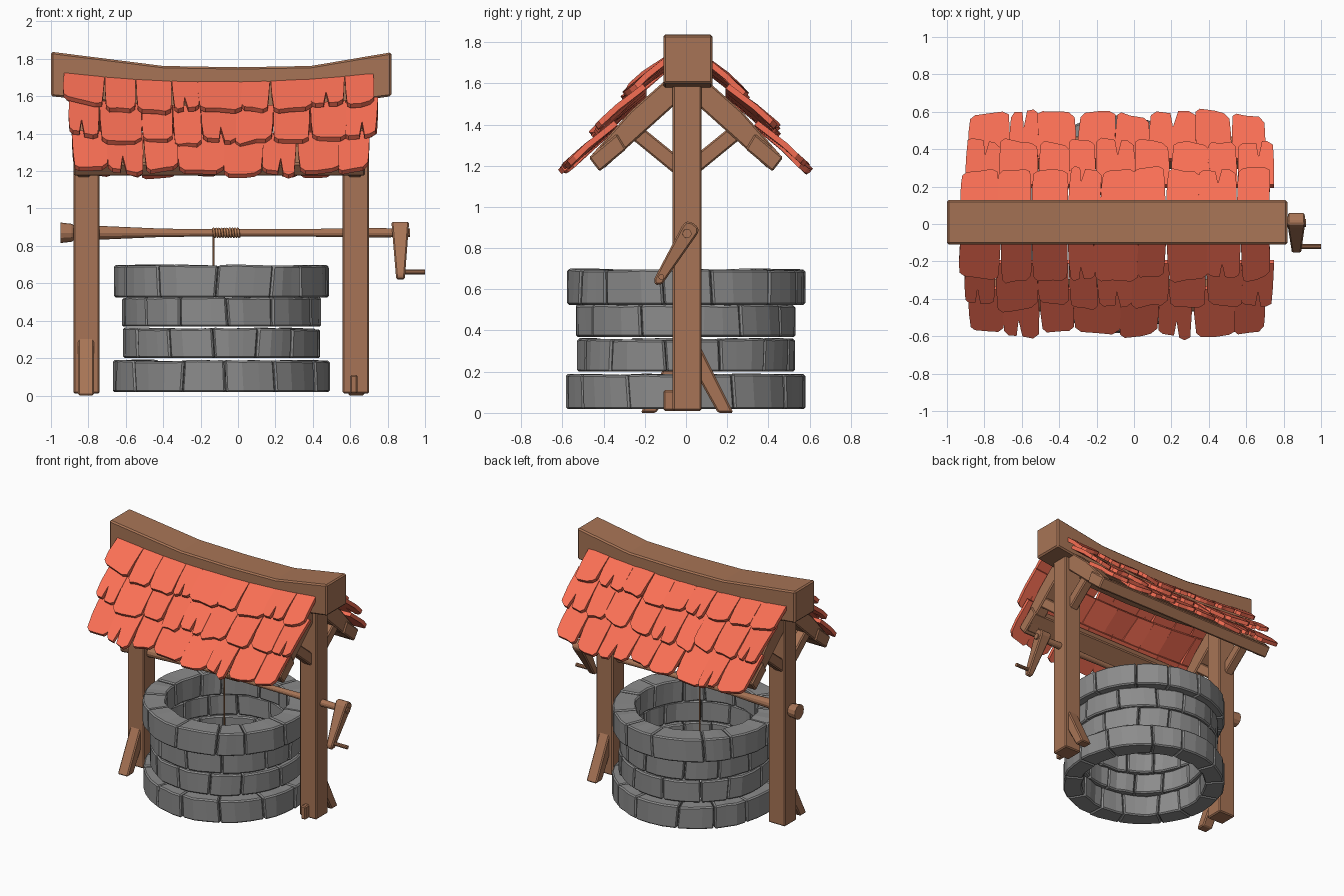
import bpy, bmesh, random
from math import sin, cos, pi, tau
from mathutils import Vector

if "Cube" in bpy.data.objects:
    bpy.data.objects.remove(bpy.data.objects["Cube"])

random.seed(7)
CX = -0.09          # centre of the posts and the stone ring


def material(name, rgb):
    m = bpy.data.materials.new(name)
    m.diffuse_color = (*rgb, 1)
    m.use_nodes = True
    m.node_tree.nodes["Principled BSDF"].inputs["Base Color"].default_value = m.diffuse_color
    return m


WOOD = material("wood", (0.39, 0.175, 0.092))
RED = material("roof_tile", (0.95, 0.16, 0.09))
ROPE = material("rope", (0.5, 0.22, 0.10))
STONE = material("stone", (0.26, 0.26, 0.26))


def jit(a):
    return random.uniform(-a, a)


def make(name, verts, faces, mat=None, bevel=0.0):
    me = bpy.data.meshes.new(name)
    me.from_pydata(verts, [], faces)
    bm = bmesh.new()
    bm.from_mesh(me)
    bmesh.ops.recalc_face_normals(bm, faces=bm.faces)
    bm.to_mesh(me)
    bm.free()
    ob = bpy.data.objects.new(name, me)
    bpy.context.collection.objects.link(ob)
    if mat:
        me.materials.append(mat)
    if bevel:
        b = ob.modifiers.new("bevel", 'BEVEL')
        b.width, b.segments, b.limit_method = bevel, 1, 'ANGLE'
    return ob


def loft(loops, base=0):
    """Faces joining closed loops of equal size, with end caps."""
    n = len(loops[0])
    faces = [[base + i for i in range(n)], [base + (len(loops) - 1) * n + i for i in range(n)]]
    for k in range(len(loops) - 1):
        for i in range(n):
            j = (i + 1) % n
            faces.append([base + k * n + i, base + k * n + j, base + (k + 1) * n + j, base + (k + 1) * n + i])
    return [v for lp in loops for v in lp], faces


def prism(name, pts, axis, lo, hi, mat=WOOD, bevel=0.008):
    """Extrude a profile along x (points are y,z) or along y (points are x,z)."""
    place = (lambda t, p: (t, p[0], p[1])) if axis == 'x' else (lambda t, p: (p[0], t, p[1]))
    return make(name, *loft([[place(t, p) for p in pts] for t in (lo, hi)]), mat, bevel)


def lathe_x(name, profile, y, z, sides, mat=WOOD):
    """Turned part along x from (x, radius) pairs."""
    loops = [[(x, y + r * cos(tau * i / sides), z + r * sin(tau * i / sides)) for i in range(sides)]
             for x, r in profile]
    return make(name, *loft(loops), mat)


def tube(name, pts, radius, mat):
    cu = bpy.data.curves.new(name, 'CURVE')
    cu.dimensions = '3D'
    cu.bevel_depth, cu.bevel_resolution, cu.use_fill_caps = radius, 1, True
    sp = cu.splines.new('POLY')
    sp.points.add(len(pts) - 1)
    for p, co in zip(sp.points, pts):
        p.co = (*co, 1)
    cu.materials.append(mat)
    ob = bpy.data.objects.new(name, cu)
    bpy.context.collection.objects.link(ob)


# Stone ring: four courses of separate bevelled blocks
def stone_course(name, z0, z1, ro, ri, count, phase):
    verts, faces = [], []
    cuts = [phase + tau * i / count + jit(0.09) for i in range(count)]
    leans = [jit(0.03) for i in range(count)]
    for i in range(count):
        j = (i + 1) % count
        a0, a1 = cuts[i] + 0.004, cuts[j] + (tau if j == 0 else 0) - 0.004
        top = z1 + jit(0.004)
        loops = []
        for k in range(4):
            t = k / 3
            a = a0 + (a1 - a0) * t
            s = leans[i] * (1 - t) + leans[j] * t       # seams lean together
            o, n, zt = ro + jit(0.006), ri + jit(0.008), top + jit(0.003)
            loops.append([(CX + r * cos(b), r * sin(b), z) for r, b, z in
                          ((n, a, z0), (o, a, z0), (o, a + s, zt), (n, a + s, zt))])
        v, f = loft(loops, len(verts))
        verts += v
        faces += f
    make(name, verts, faces, STONE, 0.009)


for i, (z0, z1, ro, ri) in enumerate([(0.018, 0.187, 0.578, 0.44), (0.2, 0.358, 0.53, 0.43),
                                      (0.368, 0.524, 0.53, 0.43), (0.524, 0.695, 0.578, 0.42)]):
    stone_course(f"stone_course_{i + 1}", z0, z1, ro, ri, 13, 0.25 * i)

# Posts
for side, x in (("left", -0.81), ("right", 0.63)):
    prism(f"{side}_post", [(x - 0.07, 0.01), (x + 0.07, 0.01), (x + 0.07, 1.62), (x - 0.07, 1.62)],
          'y', -0.065, 0.075)

# Foot braces and ground peg
foot = [(0.06, 0.34), (0.06, 0.17), (0.155, 0.0), (0.23, 0.0)]
prism("right_foot_brace", foot, 'x', 0.59, 0.675)
prism("left_foot_brace", [(0.01 - y, z - 0.01 * (z > 0)) for y, z in foot], 'x', -0.855, -0.77)
prism("right_peg", [(-0.11, 0.01), (-0.05, 0.01), (-0.05, 0.11), (-0.11, 0.11)], 'x', 0.6, 0.64)

# Sagging ridge beam
prism("ridge_beam", [(-1.0, 1.6), (-0.4, 1.54), (0.0, 1.53), (0.38, 1.54), (0.82, 1.6), (0.82, 1.835),
                     (0.39, 1.762), (0.0, 1.755), (-0.4, 1.762), (-1.0, 1.838)], 'y', -0.11, 0.128, WOOD, 0.01)

# Rafters, braces and eaves planks, mirrored front and back
rafter = [(0.0, 1.66), (0.10, 1.615), (0.27, 1.465), (0.46, 1.25), (0.40, 1.185), (0.205, 1.36), (0.06, 1.49), (0.0, 1.53)]
brace = [(0.05, 1.155), (0.27, 1.335), (0.21, 1.385), (0.05, 1.255)]
plank = [(0.472, 1.24), (0.42, 1.172), (0.29, 1.28), (0.335, 1.355)]
for end, s in (("front", -1), ("back", 1)):
    flip = lambda pts: [(s * y, z) for y, z in pts]
    for side, x in (("left", -0.825), ("right", 0.625)):
        prism(f"{end}_{side}_rafter", flip(rafter), 'x', x - 0.045, x + 0.045)
        prism(f"{end}_{side}_brace", flip(brace), 'x', x - 0.035, x + 0.035)
    prism(f"{end}_eaves_plank", flip(plank), 'x', -0.88, 0.68)


# Roof tiles: three overlapping rows of ragged slabs on each slope
def sag(x):
    return 0.05 * ((x - CX) / 0.85) ** 2 - 0.022


def tile(verts, faces, s, top, bot, x0, x1, notch):
    d = Vector((bot[0] - top[0], bot[1] - top[1]))
    n = Vector((-d.y, d.x)).normalized()
    w, end, lift, thick = x1 - x0, 0.99 + jit(0.07), jit(0.008), 0.028
    tilt, skew, twist = jit(0.09), jit(0.014), jit(0.012)
    # outline as (fraction across, fraction down the slope)
    outline = [(0, 0), (1, 0), (1, 0.55), (0.98, end - 0.09), (0.82, end)]
    if notch:
        c = random.uniform(0.35, 0.6)
        outline += [(c + 0.1, end), (c, end - 0.36), (c - 0.06, end - 0.02)]
    else:
        outline.append((random.uniform(0.4, 0.6), end + jit(0.03)))
    outline += [(0.15, end), (0.03, end - 0.08), (0, 0.55)]
    outline = [(x0 + u * w + skew * v, v + (tilt * (2 * u - 1) + jit(0.015) if v > 0.6 else 0), 2 * u - 1)
               for u, v in outline]
    loops = []
    for h in (-thick, 0.0):
        loop = []
        for x, v, side in outline:
            bulge = 0.006 if 0.2 < v < 0.7 else 0.0
            p = Vector(top) + d * v + n * (h + (lift + twist * side) * v + bulge)
            loop.append((x, s * p.x, p.y + sag(x) * (1 if top[1] > 1.5 else 0.4)))
        loops.append(loop)
    v, f = loft(loops, len(verts))
    verts += v
    faces += f


rows = [((0.35, 1.41), (0.595, 1.205), -0.89, 0.705, 8),
        ((0.21, 1.57), (0.445, 1.38), -0.905, 0.75, 9),
        ((0.09, 1.712), (0.30, 1.55), -0.93, 0.725, 9)]
for end, s in (("front", -1), ("back", 1)):
    for r, (top, bot, xa, xb, n) in enumerate(rows):
        verts, faces = [], []
        cuts = [xa] + [xa + (xb - xa) * i / n + jit(0.035) for i in range(1, n)] + [xb]
        for i in range(n):
            tile(verts, faces, s, top, bot, cuts[i] + 0.001, cuts[i + 1] - 0.001, (i + r) % 4 == 1)
        make(f"{end}_tile_row_{r + 1}", verts, faces, RED)

# Windlass axle, crank arm and handle
lathe_x("axle", [(-0.95, 0.055), (-0.89, 0.048), (-0.88, 0.042), (-0.72, 0.036), (-0.4, 0.022), (0.0, 0.019),
                 (0.35, 0.02), (0.7, 0.026), (0.92, 0.022)], 0.005, 0.87, 12)
arm = prism("crank_arm", [(-0.02, 0.905), (0.0, 0.93), (0.03, 0.925), (0.06, 0.90), (0.06, 0.875),
                          (-0.115, 0.625), (-0.15, 0.62), (-0.155, 0.65)], 'x', 0.82, 0.915)
for v in arm.data.vertices:
    v.co.x = 0.87 + (v.co.x - 0.87) * (0.5 + 0.5 * (v.co.z - 0.63) / 0.3)
lathe_x("crank_handle", [(0.86, 0.013), (1.0, 0.014)], -0.12, 0.66, 10)

# Rope wound round the axle, with its hanging end
coil = [(-0.135 + 0.145 * i / 120, 0.005 + 0.021 * cos(tau * i / 12), 0.87 + 0.021 * sin(tau * i / 12))
        for i in range(121)]
tube("rope_coil", coil, 0.007, ROPE)
tube("hanging_rope", [(-0.13, 0.02, 0.87), (-0.13, 0.02, 0.45)], 0.005, ROPE)
